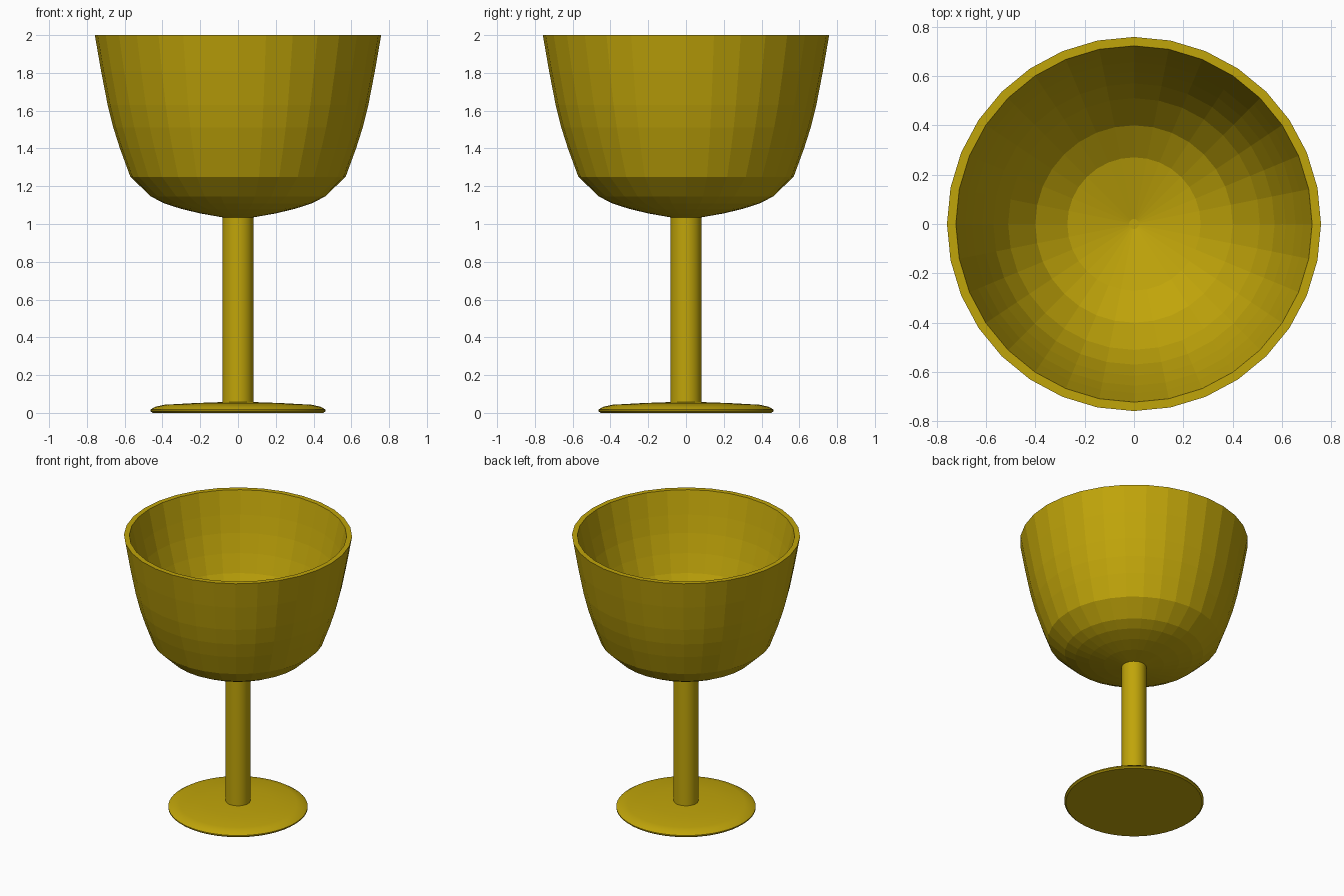
import bpy, bmesh, math

if "Cube" in bpy.data.objects:
    bpy.data.objects.remove(bpy.data.objects["Cube"])

gold = bpy.data.materials.new("antique gold")
gold.diffuse_color = (0.53, 0.375, 0.003, 1)
gold.use_nodes = True
gold.node_tree.nodes["Principled BSDF"].inputs["Base Color"].default_value = gold.diffuse_color


def lathe(name, profile, sides, smooth):
    """Revolve an (r, z) profile about z; r = 0 ends close to a point."""
    bm = bmesh.new()
    rings = []
    for r, z in profile:
        if r == 0:
            rings.append([bm.verts.new((0, 0, z))] * sides)
        else:
            rings.append([bm.verts.new((r * math.cos(2 * math.pi * i / sides),
                                        r * math.sin(2 * math.pi * i / sides), z))
                          for i in range(sides)])
    for a, b in zip(rings, rings[1:]):
        for i in range(sides):
            j = (i + 1) % sides
            corners = list(dict.fromkeys((a[i], a[j], b[j], b[i])))
            bm.faces.new(corners)
    bmesh.ops.recalc_face_normals(bm, faces=bm.faces)
    mesh = bpy.data.meshes.new(name)
    bm.to_mesh(mesh)
    bm.free()
    mesh.materials.append(gold)
    obj = bpy.data.objects.new(name, mesh)
    bpy.context.collection.objects.link(obj)
    if smooth:
        bpy.ops.object.select_all(action='DESELECT')
        obj.select_set(True)
        bpy.context.view_layer.objects.active = obj
        bpy.ops.object.shade_smooth_by_angle(angle=math.radians(35))
    return obj


# Hollow faceted cup: outside from the stem up, over the rim, down the inside
outside = [(0, 1.03), (0.08, 1.035), (0.20, 1.056), (0.30, 1.08), (0.39, 1.109),
           (0.46, 1.145), (0.57, 1.25), (0.625, 1.40), (0.66, 1.51), (0.69, 1.63),
           (0.725, 1.81), (0.758, 2.0)]
inside = [(0.722, 2.0), (0.685, 1.835), (0.655, 1.715), (0.615, 1.585), (0.57, 1.46),
          (0.51, 1.35), (0.40, 1.215), (0.27, 1.13), (0.02, 1.065), (0, 1.065)]
lathe("bowl", outside + inside, 32, False)

# Round stem
lathe("stem", [(0, 0.03), (0.082, 0.03), (0.082, 1.05), (0, 1.05)], 32, True)

# Thin domed foot
lathe("foot", [(0, 0), (0.452, 0), (0.463, 0.009), (0.463, 0.017), (0.44, 0.032),
               (0.39, 0.043), (0.23, 0.052), (0.09, 0.057), (0, 0.057)], 64, True)
